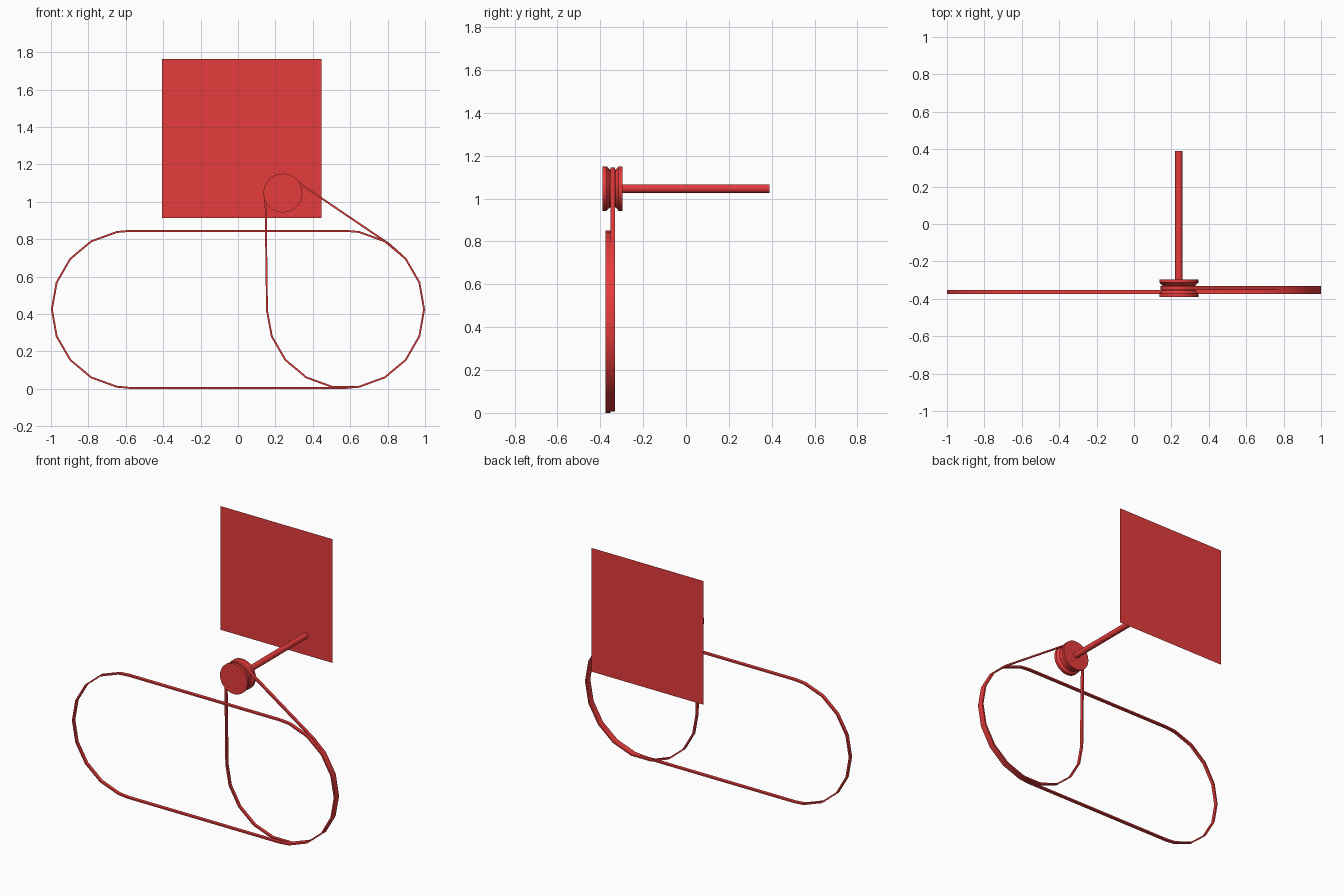
import bpy, bmesh, math
from mathutils import Matrix

if "Cube" in bpy.data.objects:
    bpy.data.objects.remove(bpy.data.objects["Cube"])

red = bpy.data.materials.new("red")
red.diffuse_color = (0.79, 0.045, 0.045, 1)
red.use_nodes = True
red.node_tree.nodes["Principled BSDF"].inputs["Base Color"].default_value = red.diffuse_color


def finish(name, bm, smooth=False):
    if smooth:
        bmesh.ops.recalc_face_normals(bm, faces=bm.faces)
    me = bpy.data.meshes.new(name)
    bm.to_mesh(me)
    bm.free()
    me.materials.append(red)
    ob = bpy.data.objects.new(name, me)
    bpy.context.collection.objects.link(ob)
    if smooth:
        bpy.context.view_layer.objects.active = ob
        ob.select_set(True)
        bpy.ops.object.shade_smooth_by_angle(angle=math.radians(30))
        ob.select_set(False)
    return ob


def arc(cx, cz, r, angles):
    """Outer belt points with their outward directions (degrees)."""
    out = []
    for a in angles:
        c, s = math.cos(math.radians(a)), math.sin(math.radians(a))
        out.append((cx + r * c, cz + r * s, c, s))
    return out


def belt(name, path, y0, y1, t=0.01):
    bm = bmesh.new()
    rings = []
    for x, z, nx, nz in path:
        xi, zi = x - t * nx, z - t * nz
        rings.append([bm.verts.new(p) for p in
                      ((x, y0, z), (x, y1, z), (xi, y1, zi), (xi, y0, zi))])
    for i, a in enumerate(rings):
        b = rings[(i + 1) % len(rings)]
        for k in range(4):
            m = (k + 1) % 4
            bm.faces.new((a[k], a[m], b[m], b[k]))
    return finish(name, bm, True)


def lathe(name, profile, cx, cz, n=32):
    """Solid of revolution about the y direction; profile is (y, radius)."""
    bm = bmesh.new()
    rings = [[bm.verts.new((cx + r * math.cos(2 * math.pi * i / n), y,
                            cz + r * math.sin(2 * math.pi * i / n)))
              for i in range(n)] for y, r in profile]
    for a, b in zip(rings, rings[1:]):
        for i in range(n):
            j = (i + 1) % n
            bm.faces.new((a[i], a[j], b[j], b[i]))
    bm.faces.new(rings[0])
    bm.faces.new(rings[-1])
    return finish(name, bm, True)


R, CX, CZ = 0.425, 0.575, 0.425      # wheel arcs of the long belt
PX, PZ, PR = 0.24, 1.047, 0.098      # pulley centre and belt radius on it

# Long belt: two half circles joined by straight runs
right = [-90, -80, -60, -40, -20, 0, 20, 40, 60, 80, 90]
long_path = arc(CX, CZ, R, right) + arc(-CX, CZ, R, [a + 180 for a in right])
belt("long_belt", long_path, -0.375, -0.352)

# Drive belt: tangent loop from the right arc up around the pulley
dx, dz = PX - CX, PZ - CZ
mid = math.degrees(math.atan2(dz, dx))
half = math.degrees(math.acos((R - PR) / math.hypot(dx, dz)))
lo, hi = mid - half, mid + half
drive_path = arc(PX, PZ, PR, [lo + (hi - lo) * i / 8 for i in range(9)])
drive_path += arc(CX, CZ, R, [hi] + list(range(200, 400, 20)) + [400, lo + 360])
belt("drive_belt", drive_path, -0.352, -0.331)

# Grooved pulley and its shaft
lathe("pulley", [(-0.39, 0.104), (-0.371, 0.104), (-0.356, 0.088),
                 (-0.328, 0.088), (-0.314, 0.104), (-0.296, 0.104)], PX, PZ)
lathe("shaft", [(-0.30, 0.02), (0.39, 0.02)], PX, PZ, 24)

# Flat back panel
bm = bmesh.new()
bm.faces.new([bm.verts.new((x, 0.39, z)) for x, z in
              ((-0.407, 0.914), (0.446, 0.914), (0.446, 1.764), (-0.407, 1.764))])
finish("back_panel", bm)
